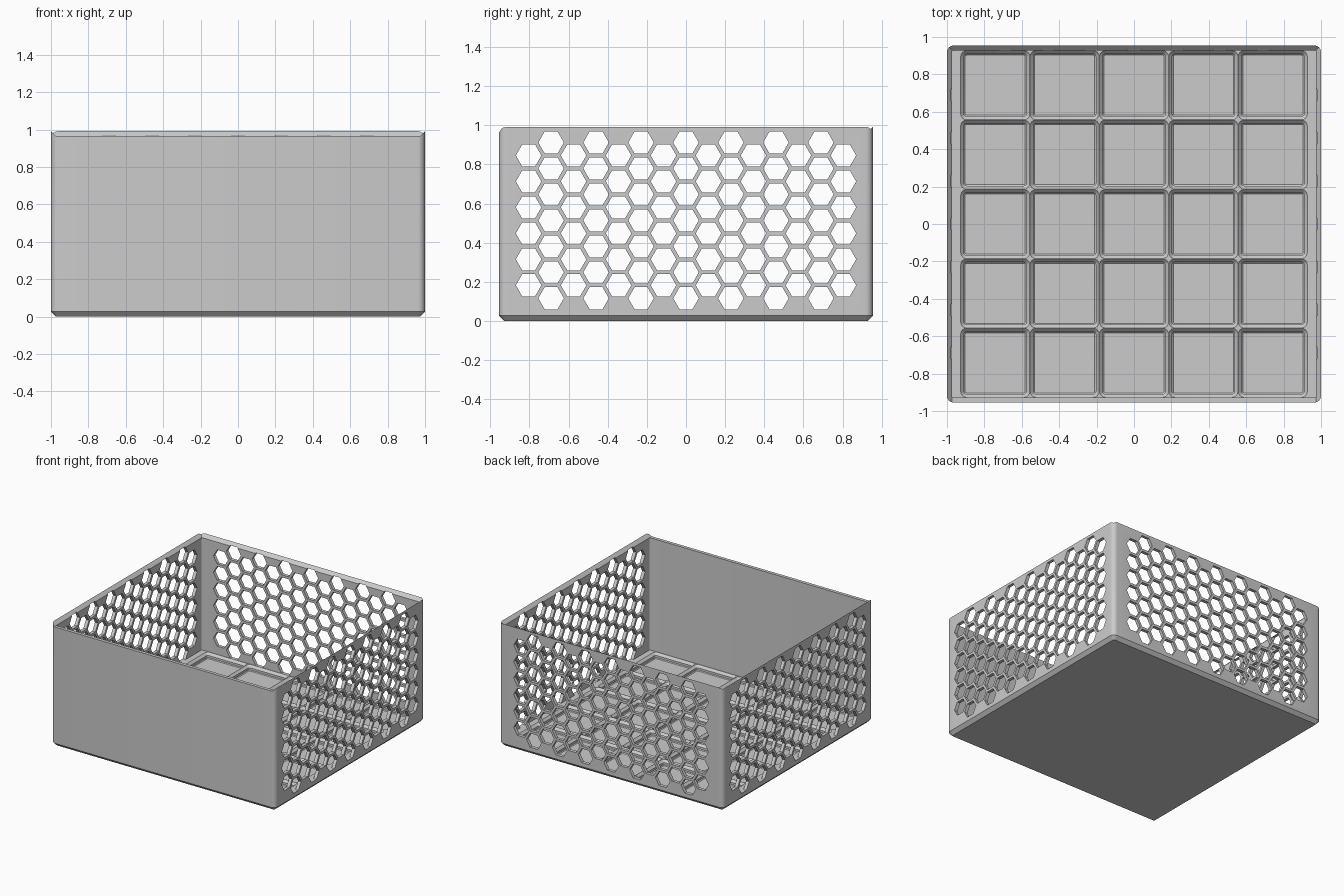
import bpy, bmesh, math

cube = bpy.data.objects.get("Cube")
if cube:
    bpy.data.objects.remove(cube, do_unlink=True)

HALF_X, HALF_Y = 1.0, 0.955      # outer half sizes
WALL = 0.0265
FLOOR_Z, GRID_Z = 0.018, 0.059   # cell floor and top of the grid ridges
SEAT_Z = 0.965                   # front wall top and start of the rim bevel
PITCH = 0.371                    # grid cell size
HOLE_STEP, HOLE_FLAT = 0.1327, 0.0565
HOLE_MID_Z = 0.514


def rounded_rect(cx, cy, hx, hy, r, steps=6):
    """Counter-clockwise outline of a rectangle with rounded corners."""
    points = []
    for i, (sx, sy) in enumerate([(1, 1), (-1, 1), (-1, -1), (1, -1)]):
        for k in range(steps + 1):
            a = math.pi / 2 * (i + k / steps)
            points.append((cx + sx * (hx - r) + r * math.cos(a),
                           cy + sy * (hy - r) + r * math.sin(a)))
    return points


def loft(bm, layers):
    """Closed solid through rings of 3D points."""
    rings = [[bm.verts.new(p) for p in ring] for ring in layers]
    bm.faces.new(rings[0][::-1])
    bm.faces.new(rings[-1])
    n = len(rings[0])
    for low, high in zip(rings, rings[1:]):
        for i in range(n):
            j = (i + 1) % n
            bm.faces.new((low[i], low[j], high[j], high[i]))


def flat_ring(outline, z):
    return [(x, y, z) for x, y in outline]


def make_object(name, bm):
    bmesh.ops.recalc_face_normals(bm, faces=bm.faces)
    mesh = bpy.data.meshes.new(name)
    bm.to_mesh(mesh)
    bm.free()
    obj = bpy.data.objects.new(name, mesh)
    bpy.context.collection.objects.link(obj)
    return obj


def cut(target, name, bm):
    """Subtract a cutter from the target and discard it."""
    cutter = make_object(name, bm)
    cutter.hide_render = True
    mod = target.modifiers.new(name, "BOOLEAN")
    mod.operation = "DIFFERENCE"
    mod.solver = "EXACT"
    mod.object = cutter
    bpy.context.view_layer.objects.active = target
    bpy.ops.object.modifier_apply(modifier=name)
    bpy.data.objects.remove(cutter, do_unlink=True)


# Outer body with rounded corners and a chamfered underside
bm = bmesh.new()
loft(bm, [flat_ring(rounded_rect(0, 0, HALF_X - d, HALF_Y - d, r), z)
          for d, r, z in [(0.026, 0.012, 0), (0, 0.037, 0.027), (0, 0.037, 1.0)]])
bin_body = make_object("storage_bin", bm)

# Main cavity
bm = bmesh.new()
inside = rounded_rect(0, 0, HALF_X - WALL, HALF_Y - WALL, 0.01)
loft(bm, [flat_ring(inside, GRID_Z), flat_ring(inside, 1.1)])
cut(bin_body, "cavity_cutter", bm)

# Bevelled rim on three sides, open over the lower front wall
bm = bmesh.new()
rings = []
for rise in (0, 0.1):
    hx, back = HALF_X - WALL + rise, HALF_Y - WALL + rise
    rings.append([(-hx, -1.2, SEAT_Z + rise), (hx, -1.2, SEAT_Z + rise),
                  (hx, back, SEAT_Z + rise), (-hx, back, SEAT_Z + rise)])
loft(bm, rings)
cut(bin_body, "rim_cutter", bm)

# Five by five grid of stepped floor pockets
bm = bmesh.new()
top = PITCH / 2 - 0.001
pocket = [(0.024, 0.007, FLOOR_Z), (0.018, 0.012, FLOOR_Z + 0.006),
          (0.018, 0.012, FLOOR_Z + 0.023), (0, 0.03, GRID_Z), (0, 0.03, GRID_Z + 0.01)]
for i in range(-2, 3):
    for j in range(-2, 3):
        loft(bm, [flat_ring(rounded_rect(i * PITCH, j * PITCH, top - d, top - d, r, 4), z)
                  for d, r, z in pocket])
cut(bin_body, "pocket_cutter", bm)


# Honeycomb holes through both sides and the back
def hole_centres():
    for col in range(-7, 8):
        rows = 7 if col % 2 == 0 else 6
        for row in range(rows):
            yield (col * HOLE_STEP * math.sqrt(3) / 2,
                   HOLE_MID_Z + (row - (rows - 1) / 2) * HOLE_STEP)


def honeycomb(place, near, far):
    bm = bmesh.new()
    radius = HOLE_FLAT / math.cos(math.pi / 6)
    for u, z in hole_centres():
        loft(bm, [[place(u + radius * math.cos(k * math.pi / 3), depth,
                         z + radius * math.sin(k * math.pi / 3)) for k in range(6)]
                  for depth in (near, far)])
    return bm


for name, sign in (("left_holes", 1), ("right_holes", -1)):
    cut(bin_body, name, honeycomb(lambda u, d, z: (sign * d, u, z), 0.95, 1.05))
cut(bin_body, "back_holes", honeycomb(lambda u, d, z: (u, d, z), 0.9, 1.0))

# Grey plastic
grey = bpy.data.materials.new("grey_plastic")
grey.use_nodes = True
colour = (0.6, 0.6, 0.6, 1)
grey.diffuse_color = colour
grey.node_tree.nodes["Principled BSDF"].inputs["Base Color"].default_value = colour
bin_body.data.materials.clear()
bin_body.data.materials.append(grey)
for face in bin_body.data.polygons:
    face.material_index = 0

bpy.ops.object.select_all(action="DESELECT")
bin_body.select_set(True)
bpy.context.view_layer.objects.active = bin_body
bpy.ops.object.shade_smooth_by_angle(angle=math.radians(25))
